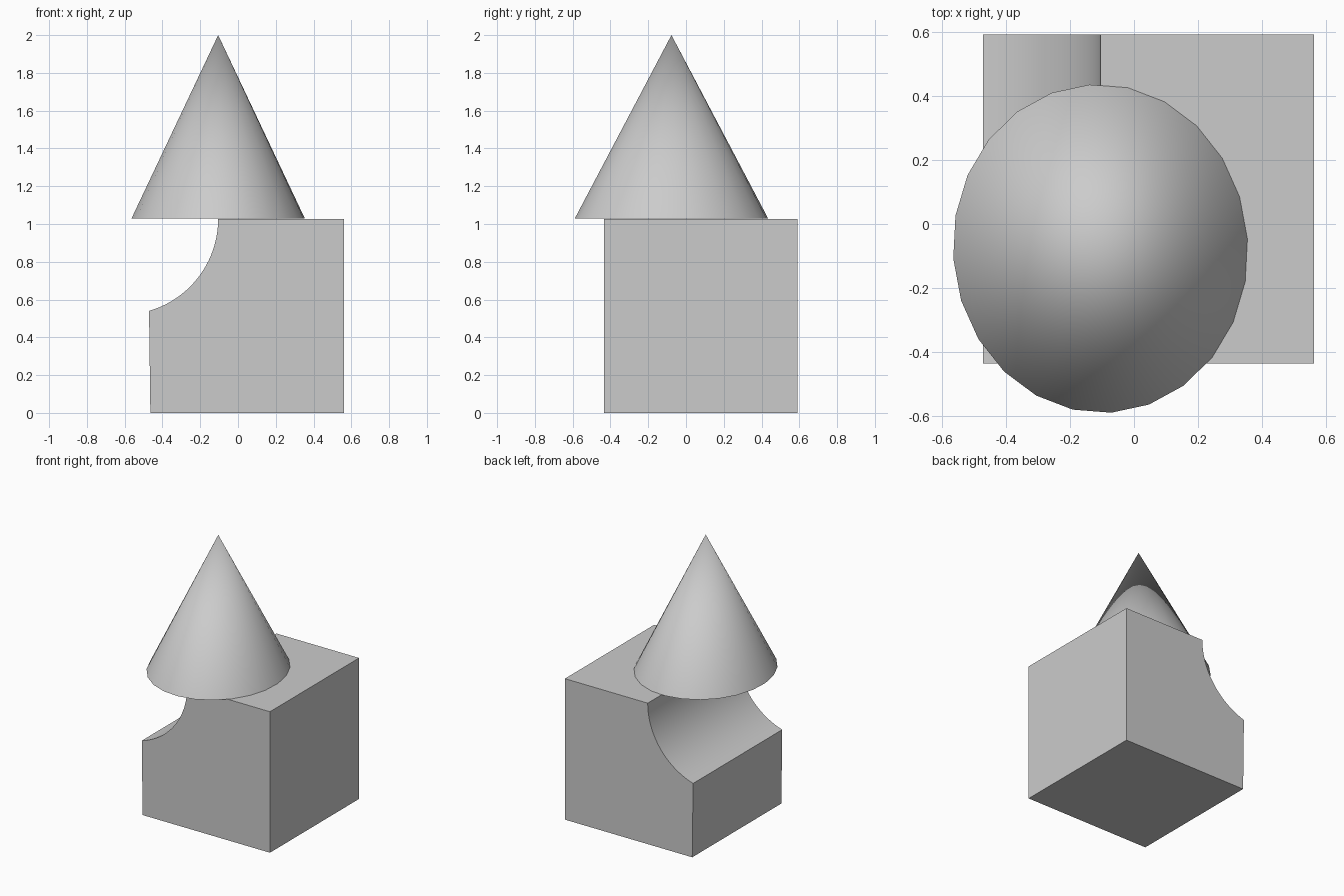
import bpy, bmesh
from math import asin, cos, sin, radians

cube = bpy.data.objects.get("Cube")
if cube:
    bpy.data.objects.remove(cube, do_unlink=True)

# Single plain grey
grey = bpy.data.materials.new("plain grey")
grey.use_nodes = True
colour = (0.6, 0.6, 0.6, 1)
grey.diffuse_color = colour
grey.node_tree.nodes["Principled BSDF"].inputs["Base Color"].default_value = colour


def finish(obj):
    obj.data.materials.append(grey)
    bpy.ops.object.select_all(action="DESELECT")
    obj.select_set(True)
    bpy.context.view_layer.objects.active = obj
    bpy.ops.object.shade_smooth_by_angle(angle=radians(30))


# Block: profile with a scooped upper corner, extruded front to back
left, right, top = -0.464, 0.562, 1.027
front, back = -0.435, 0.591
radius, scoop_x, steps = 0.507, -0.612, 20
end = asin((top - 0.54) / radius)
profile = [(left, 0), (right, 0), (right, top)]
for i in range(steps + 1):
    a = end * i / steps
    profile.append((scoop_x + radius * cos(a), top - radius * sin(a)))

bm = bmesh.new()
face = bm.faces.new([bm.verts.new((x, front, z)) for x, z in profile])
extruded = bmesh.ops.extrude_face_region(bm, geom=[face])["geom"]
bmesh.ops.translate(bm, vec=(0, back - front, 0),
                    verts=[v for v in extruded if isinstance(v, bmesh.types.BMVert)])
bmesh.ops.recalc_face_normals(bm, faces=bm.faces)
mesh = bpy.data.meshes.new("scooped_block")
bm.to_mesh(mesh)
bm.free()
block = bpy.data.objects.new("scooped_block", mesh)
bpy.context.collection.objects.link(block)
finish(block)

# Cone: slightly oval and turned, standing on the block
base, tip = 1.029, 2.0
bpy.ops.mesh.primitive_cone_add(vertices=24, radius1=1, radius2=0, depth=tip - base,
                                location=(-0.105, -0.077, (base + tip) / 2),
                                rotation=(0, 0, radians(3.8)))
cone = bpy.context.object
cone.name = "oval_cone"
cone.scale = (0.46, 0.513, 1)
finish(cone)
